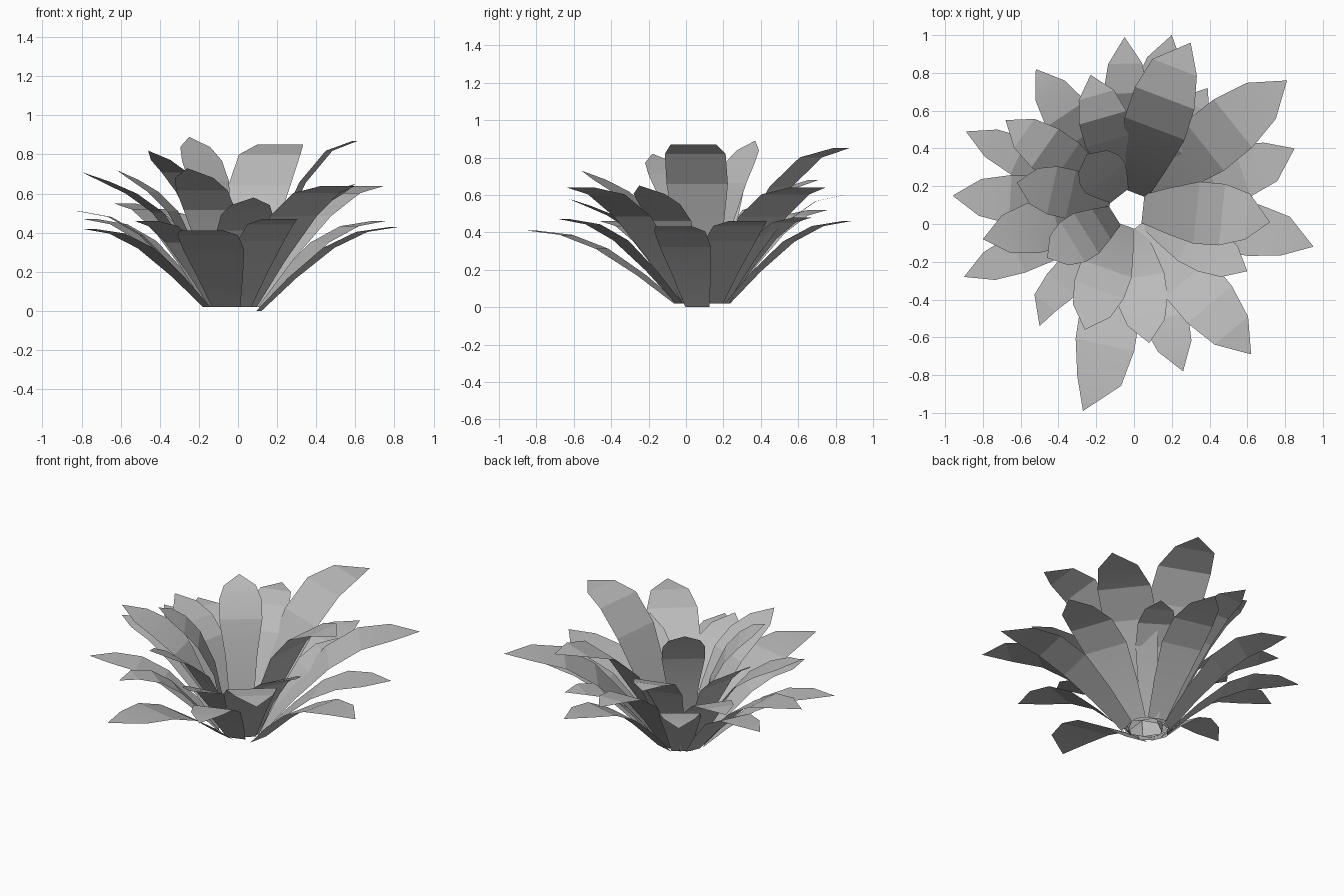
import bpy, bmesh
from mathutils import Vector

cube = bpy.data.objects.get("Cube")
if cube:
    bpy.data.objects.remove(cube)

grey = bpy.data.materials.new("leaf_grey")
grey.use_nodes = True
grey.diffuse_color = (0.5, 0.5, 0.5, 1)
grey.node_tree.nodes["Principled BSDF"].inputs["Base Color"].default_value = (0.5, 0.5, 0.5, 1)

CENTRE = Vector((-0.03, 0.09, 0))
# Shared leaf rows: share of reach and share of width
ROWS = [(0, .45), (.2, .72), (.42, .97), (.62, .96), (.82, .72)]
# Share of height at each row: leaves that level out, keep rising, or start steep
LEVEL = (0, .39, .75, .94, 1)
RISING = (0, .4, .7, .84, .93)
STEEP = (0, .5, .74, .86, .94)


def leaf(name, rise, x, y, z, width, lean=0, low=0.02):
    """One flat sheet leaf ending in a point; lean moves the point sideways."""
    tip = Vector((x, y, 0))
    out = (tip - CENTRE).normalized()
    side = Vector((-out.y, out.x, 0))
    base = CENTRE + out * (0.2 - 0.14 * z)
    axis_end = tip - side * lean
    bm = bmesh.new()
    rows = []
    for (reach, wide), up in zip(ROWS, rise):
        p = base.lerp(axis_end, reach)
        p.z = low + (z - low) * up
        rows.append([bm.verts.new(p + side * s * width * wide / 2) for s in (-1, 1)])
    for a, b in zip(rows, rows[1:]):
        bm.faces.new((a[0], a[1], b[1], b[0]))
    end = bm.verts.new((x, y, z))
    bm.faces.new((rows[-1][0], rows[-1][1], end))
    mesh = bpy.data.meshes.new(name)
    bm.to_mesh(mesh)
    bm.free()
    mesh.materials.append(grey)
    ob = bpy.data.objects.new(name, mesh)
    bpy.context.collection.objects.link(ob)
    ob.select_set(True)
    bpy.context.view_layer.objects.active = ob


# Leaf tips (x, y, z), widths, then any lean and base height, by tier
TIERS = {
    "outer_leaf": (LEVEL, [
        (.20, 1.0, .46, .27), (-.52, .82, .52, .26), (-.89, .49, .47, .22),
        (-.96, .15, .51, .27), (-.90, -.28, .42, .22), (-.50, -.54, .46, .2, .06),
        (-.27, -.99, .41, .33, -.06), (.26, -.78, .47, .26),
        (.95, -.12, .43, .29, -.03, 0), (.85, .40, .46, .3, .03), (.39, .72, .48, .24)]),
    "middle_leaf": (LEVEL, [
        (-.05, .99, .60, .25), (-.23, .79, .68, .27), (-.68, .55, .55, .26),
        (.62, -.69, .64, .32), (.81, .76, .64, .34)]),
    "rising_leaf": (RISING, [
        (-.80, -.08, .71, .28), (.08, -.63, .58, .28), (.60, -.25, .65, .26),
        (-.62, .22, .72, .27), (-.26, -.56, .73, .29)]),
    "tall_leaf": (LEVEL, [(.30, .96, .85, .35, -.04), (.72, .01, .87, .34, -.02)]),
    "upright_leaf": (STEEP, [(-.25, .37, .89, .27), (-.46, -.18, .82, .26)]),
}

bpy.ops.object.select_all(action='DESELECT')
for tier, (rise, leaves) in TIERS.items():
    for i, spec in enumerate(leaves, 1):
        leaf(f"{tier}_{i}", rise, *spec)

bpy.ops.object.shade_smooth_by_angle(angle=0.2)
